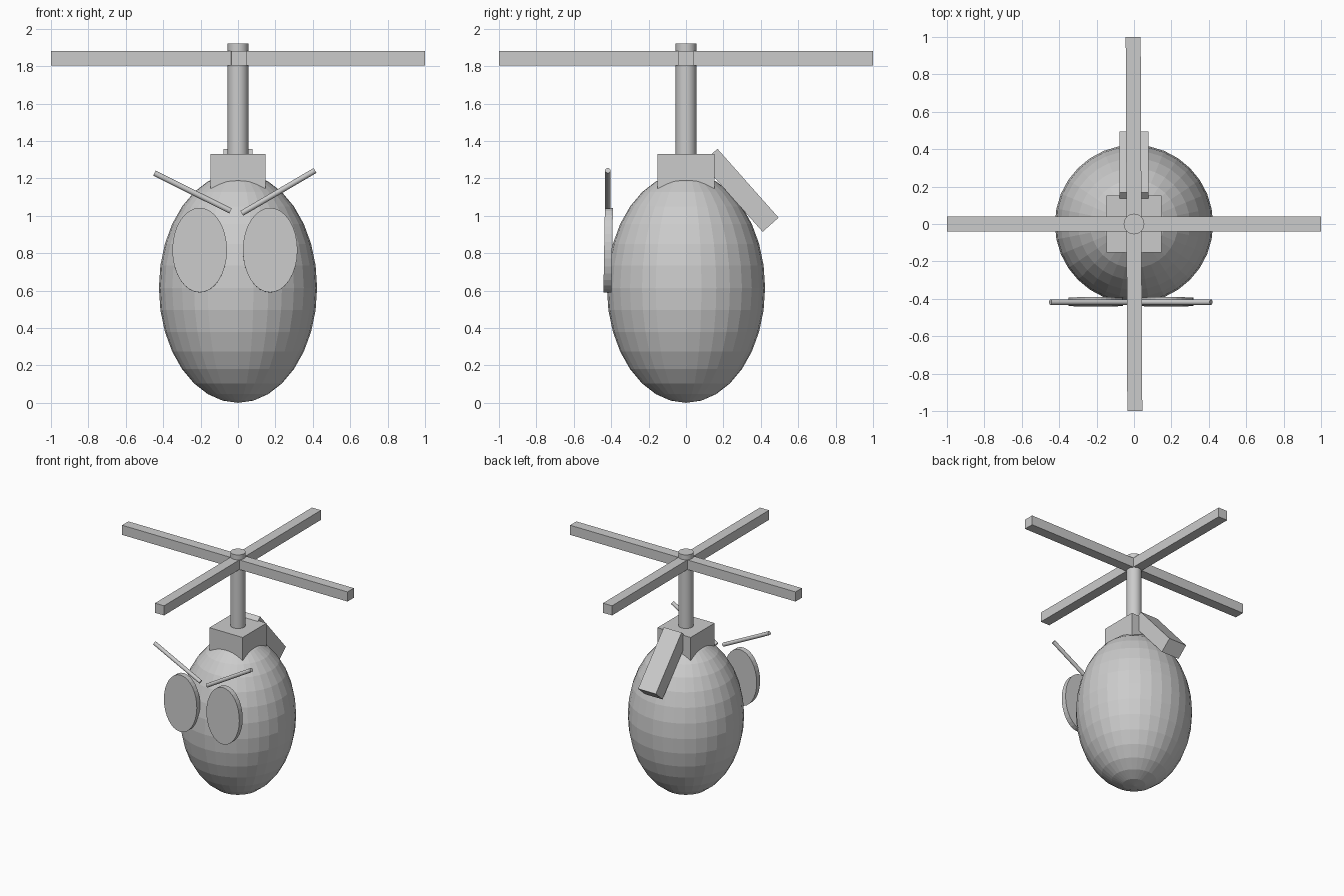
import bpy
import math
from mathutils import Vector

if "Cube" in bpy.data.objects:
    bpy.data.objects.remove(bpy.data.objects["Cube"])

grey = bpy.data.materials.new("plain_grey")
grey.diffuse_color = (0.6, 0.6, 0.6, 1)
grey.use_nodes = True
grey.node_tree.nodes["Principled BSDF"].inputs["Base Color"].default_value = grey.diffuse_color


def finish(name, scale=(1, 1, 1), rot=(0, 0, 0)):
    ob = bpy.context.object
    ob.name = name
    ob.scale = scale
    ob.rotation_euler = [math.radians(a) for a in rot]
    ob.data.materials.append(grey)
    return ob


def box(name, loc, size, rot=(0, 0, 0)):
    bpy.ops.mesh.primitive_cube_add(size=1, location=loc)
    return finish(name, size, rot)


def rod(name, a, b, radius):
    a, b = Vector(a), Vector(b)
    bpy.ops.mesh.primitive_cylinder_add(vertices=32, radius=radius, depth=(b - a).length,
                                        location=(a + b) / 2)
    ob = finish(name)
    ob.rotation_euler = (b - a).to_track_quat('Z', 'Y').to_euler()
    bpy.ops.object.shade_smooth_by_angle(angle=math.radians(30))
    return ob


# egg-shaped body, flat facets
bpy.ops.mesh.primitive_uv_sphere_add(segments=32, ring_count=16, radius=1, location=(0, 0, 0.615))
finish("body", (0.423, 0.423, 0.615))

# rotor base, mast and crossed blades
box("rotor_base", (0, 0, 1.18), (0.295, 0.303, 0.30))
rod("mast", (0, 0, 1.2), (0, 0, 1.92), 0.055)
box("blade_across", (0, 0, 1.842), (2.0, 0.08, 0.077))
box("blade_along", (0, 0, 1.842), (0.08, 2.0, 0.077), (0, 0, 0.25))

# slanted block behind the base
box("back_block", (0, 0.289, 1.136), (0.157, 0.492, 0.114), (-48.4, 0, 0))

# eye discs and brows
for side, x in (("left", -0.205), ("right", 0.172)):
    bpy.ops.mesh.primitive_cylinder_add(vertices=32, radius=1, depth=1, location=(x, -0.416, 0.816))
    finish(side + "_eye", (0.146, 0.226, 0.043), (89, 0, 0))
rod("left_brow", (-0.447, -0.418, 1.228), (-0.040, -0.418, 1.026), 0.015)
rod("right_brow", (0.412, -0.418, 1.242), (0.020, -0.418, 1.013), 0.015)
